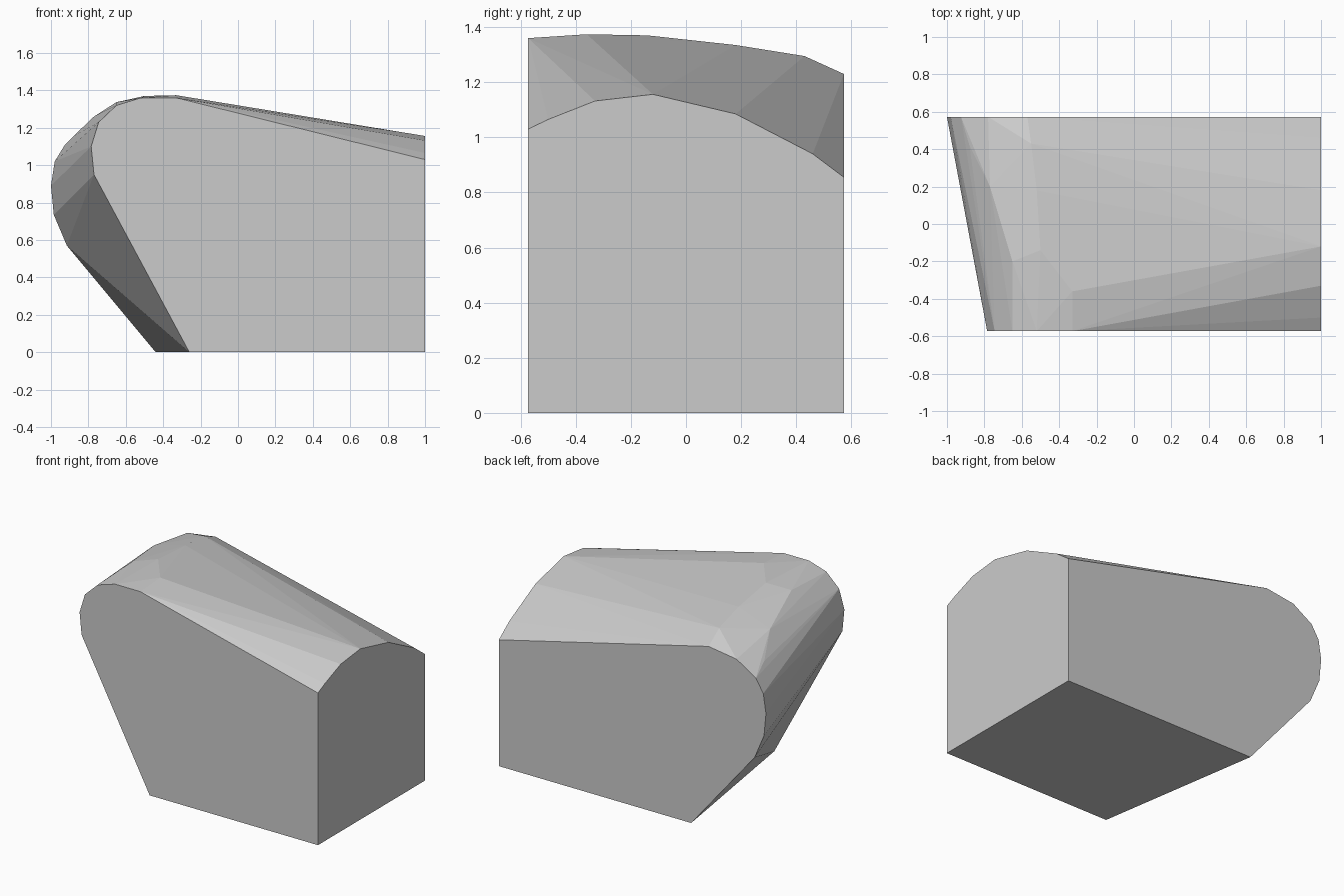
import bpy, bmesh, math

cube = bpy.data.objects.get("Cube")
if cube:
    bpy.data.objects.remove(cube, do_unlink=True)

DEPTH = 0.573

# Outline of the front wall (x, z)
front = [(-0.26, 0), (-0.77, 0.95), (-0.785, 1.1), (-0.745, 1.23),
         (-0.65, 1.32), (-0.52, 1.36), (-0.33, 1.36)]
# Outline of the back wall (x, z)
back = [(-0.44, 0), (-0.915, 0.57), (-0.985, 0.735), (-1, 0.89), (-0.98, 1.02),
        (-0.925, 1.11), (-0.78, 1.2), (-0.57, 1.23)]
# Outline of the flat left side (y, z)
side = [(-DEPTH, 0), (-DEPTH, 1.03), (-0.5, 1.065), (-0.33, 1.132),
        (-0.12, 1.156), (0.18, 1.085), (0.46, 0.94), (DEPTH, 0.855), (DEPTH, 0)]
# Crown points of the domed top
crown = [(-0.33, -0.36, 1.374), (-0.5, -0.14, 1.37), (-0.52, 0.18, 1.335),
         (-0.55, 0.43, 1.295), (-0.65, -0.2, 1.337), (-0.77, 0.2, 1.26),
         (-0.88, 0.42, 1.155)]

points = [(x, -DEPTH, z) for x, z in front]
points += [(x, DEPTH, z) for x, z in back]
points += [(1, y, z) for y, z in side]
points += crown

# Wrap the outlines in one faceted solid
bm = bmesh.new()
for p in points:
    bm.verts.new(p)
hull = bmesh.ops.convex_hull(bm, input=bm.verts[:])
loose = [v for v in bm.verts if not v.link_faces]
bmesh.ops.delete(bm, geom=loose, context='VERTS')
bmesh.ops.dissolve_limit(bm, angle_limit=math.radians(0.3),
                         verts=bm.verts[:], edges=bm.edges[:])
bmesh.ops.recalc_face_normals(bm, faces=bm.faces[:])
mesh = bpy.data.meshes.new("rounded_block")
bm.to_mesh(mesh)
bm.free()

# Plain grey
grey = bpy.data.materials.new("light_grey")
grey.use_nodes = True
colour = (0.6, 0.6, 0.6, 1)
grey.diffuse_color = colour
grey.node_tree.nodes["Principled BSDF"].inputs["Base Color"].default_value = colour
mesh.materials.append(grey)

block = bpy.data.objects.new("rounded_block", mesh)
bpy.context.collection.objects.link(block)
